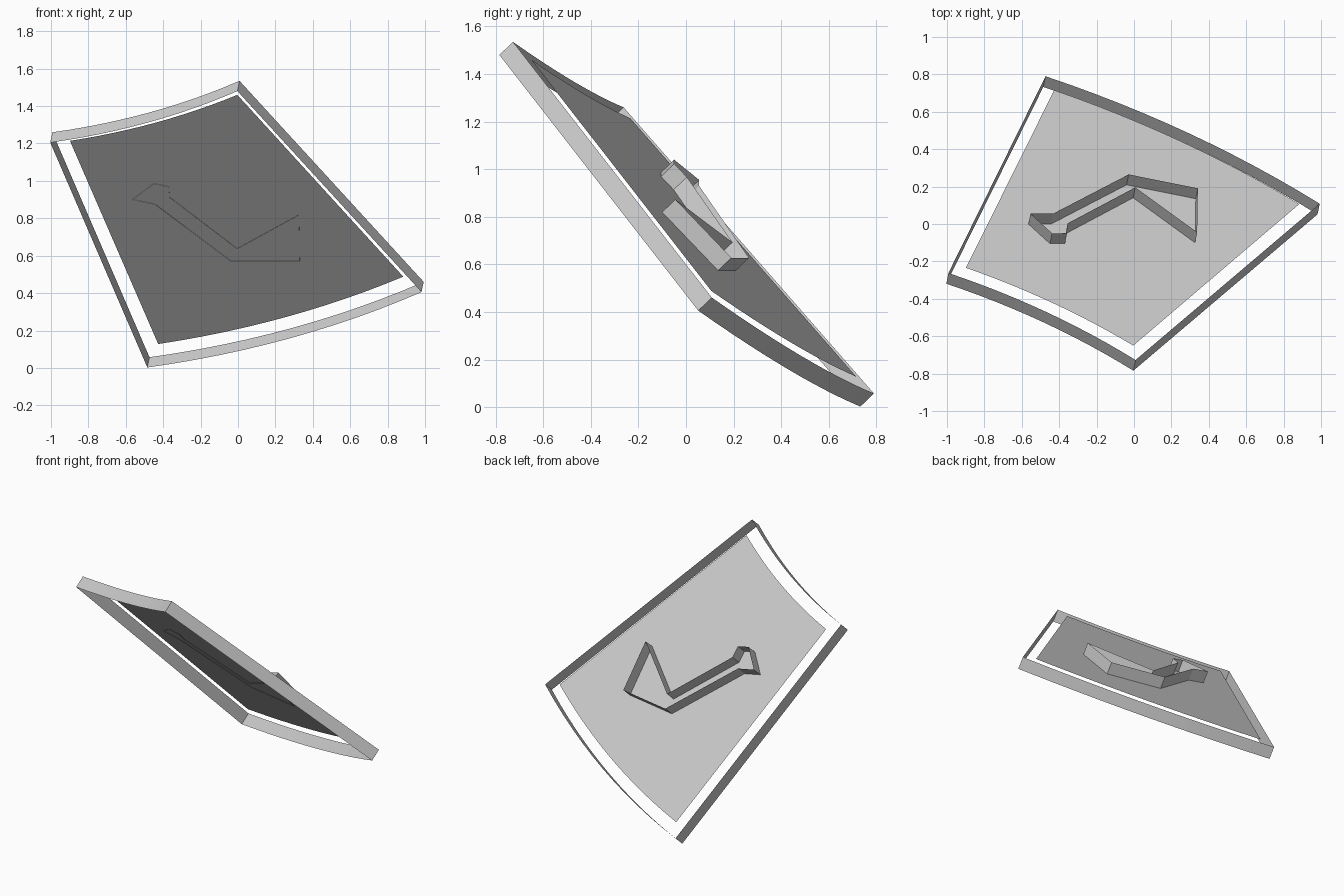
import bpy, bmesh
from math import sin, cos, radians
from mathutils import Matrix, Vector

if "Cube" in bpy.data.objects:
    bpy.data.objects.remove(bpy.data.objects["Cube"])

# Tilted local frame: origin at the fan apex, v runs along the fan, w is the raised (back) side
U = Vector((0.88, -0.409, 0.242)).normalized()
V = Vector((0.454, 0.5685, -0.686))
V = (V - V.dot(U) * U).normalized()
W = U.cross(V)
FRAME = Matrix((U, V, W)).transposed().to_4x4()
FRAME.translation = Vector((-2.119, -2.580, 3.789))

DEPTH = 0.08
SEGS = 12


def arc(r, half, n=SEGS):
    return [(r * sin(radians(-half + 2 * half * i / n)),
             r * cos(radians(-half + 2 * half * i / n))) for i in range(n + 1)]


def fan(r1, half1, r2, half2):
    """Counter-clockwise outline of a fan sector."""
    return arc(r1, half1) + arc(r2, half2)[::-1]


def add(name, build):
    bm = bmesh.new()
    build(bm)
    me = bpy.data.meshes.new(name)
    bm.to_mesh(me)
    bm.free()
    ob = bpy.data.objects.new(name, me)
    bpy.context.collection.objects.link(ob)
    ob.matrix_world = FRAME
    return ob


def wall(name, outline, w0, w1):
    """Open band standing on a closed outline."""
    def build(bm):
        lo = [bm.verts.new((x, y, w0)) for x, y in outline]
        hi = [bm.verts.new((x, y, w1)) for x, y in outline]
        for i in range(len(outline)):
            j = (i + 1) % len(outline)
            bm.faces.new((lo[i], lo[j], hi[j], hi[i]))
    return add(name, build)


def sheet(name, outline, w):
    def build(bm):
        bm.faces.new([bm.verts.new((x, y, w)) for x, y in outline])
    return add(name, build)


# Open rim around the fan-shaped plate
wall("rim", fan(3.61, 9.06, 5.29, 9.06), 0, DEPTH)

# Flat panel, inset from the rim, level with its back edge
sheet("panel", fan(3.69, 7.92, 5.208, 8.22), DEPTH + 0.002)

# Raised open outline on the back of the panel
bent = [(-0.386, 4.154), (-0.221, 4.088), (-0.155, 4.136), (-0.187, 4.206),
        (-0.014, 4.668), (0.419, 4.557), (0.267, 4.861), (-0.089, 4.736),
        (-0.286, 4.225)]
wall("raised_outline", bent, DEPTH, 2 * DEPTH)
